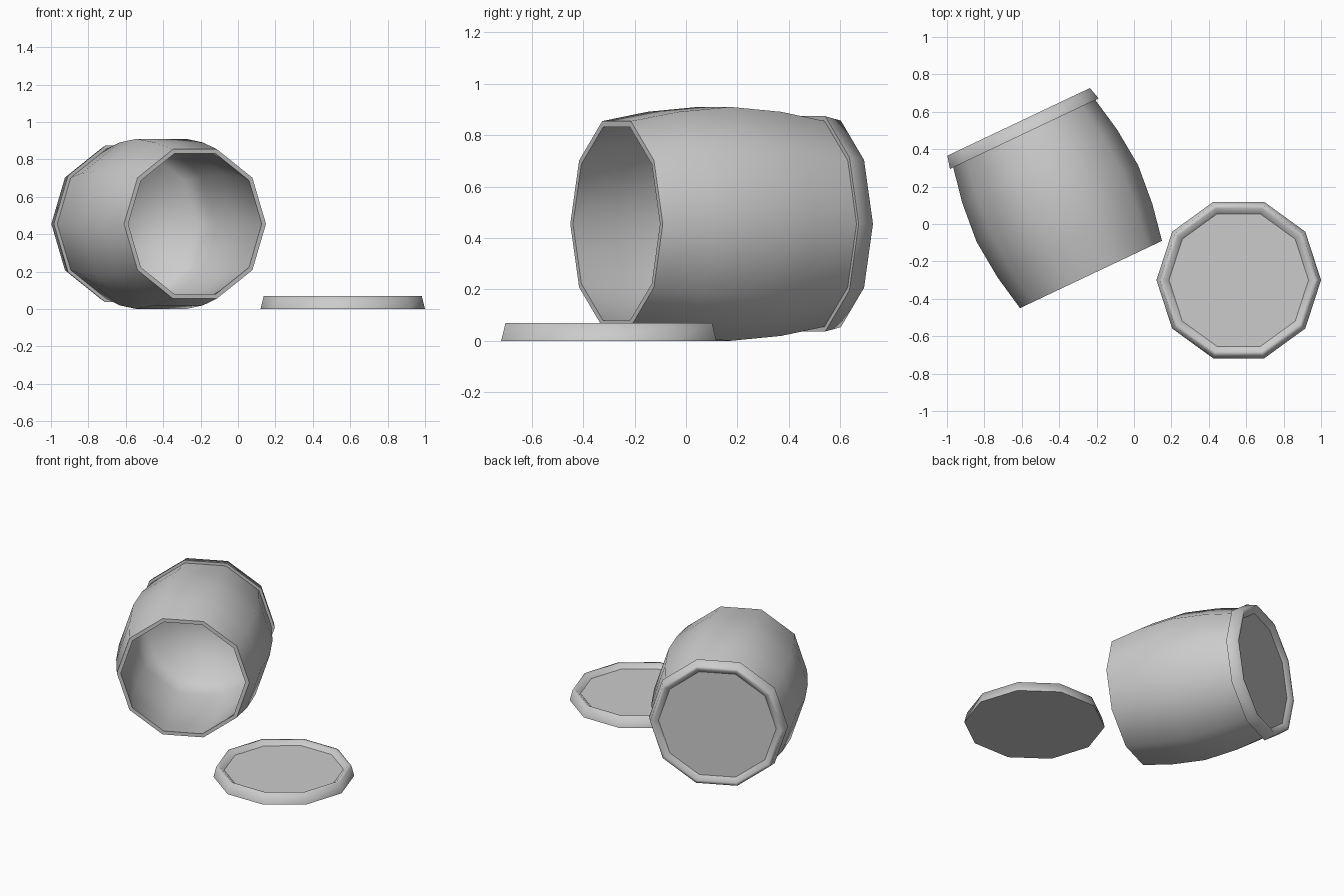
import bpy, bmesh
from math import cos, sin, pi, radians
from mathutils import Matrix, Vector

if "Cube" in bpy.data.objects:
    bpy.data.objects.remove(bpy.data.objects["Cube"])

SIDES = 10


def lathe(name, profile, sharp, matrix):
    """Spin (radius, height) points into a ten-sided body; r = 0 closes to an n-gon.
    'sharp' lists the profile indices whose rings stay crisp."""
    bm = bmesh.new()
    rings = []
    for r, z in profile:
        rings.append([bm.verts.new((r * cos(2 * pi * i / SIDES), r * sin(2 * pi * i / SIDES), z))
                      for i in range(SIDES)])
    for a, b in zip(rings, rings[1:]):
        for i in range(SIDES):
            j = (i + 1) % SIDES
            bm.faces.new((a[i], a[j], b[j], b[i]))
    bm.faces.new(rings[0])
    bm.faces.new(rings[-1])
    bmesh.ops.recalc_face_normals(bm, faces=bm.faces)
    for f in bm.faces:
        f.smooth = True
    for k in sharp:
        for i in range(SIDES):
            bm.edges.get((rings[k][i], rings[k][(i + 1) % SIDES])).smooth = False
    me = bpy.data.meshes.new(name)
    bm.to_mesh(me)
    bm.free()
    ob = bpy.data.objects.new(name, me)
    bpy.context.collection.objects.link(ob)
    ob.matrix_world = matrix
    return ob


# Frame of the tipped barrel: local z runs from the open mouth to the closed end
a = radians(25.35)
across = Vector((cos(a), sin(a), 0))
axis = Vector((-sin(a), cos(a), 0))
down = axis.cross(across)
rot = Matrix((across, down, axis)).transposed().to_4x4()
mouth = Vector((-0.23, -0.27, 0.455))

# Barrel: bulging outer wall, flat lip, matching inner wall and floor
bulge = [(0.42, 0.0), (0.458, 0.2), (0.478, 0.42), (0.458, 0.64), (0.42, 0.835)]
inner = [(r - 0.025, t) for r, t in bulge[:-1]] + [(0.395, 0.81)]
lip = len(bulge) - 1
lathe("barrel", bulge[::-1] + inner, [0, lip, lip + 1], Matrix.Translation(mouth) @ rot)

# Lids: tapered disc with raised rim around a sunken panel
lid = [(0.44, 0.0), (0.422, 0.07), (0.402, 0.07), (0.373, 0.045)]
lathe("closed_end_lid", lid, [0, 3], Matrix.Translation(mouth + axis * 0.833) @ rot)
lathe("loose_lid", lid, [0, 3], Matrix.Translation((0.56, -0.30, 0)))
